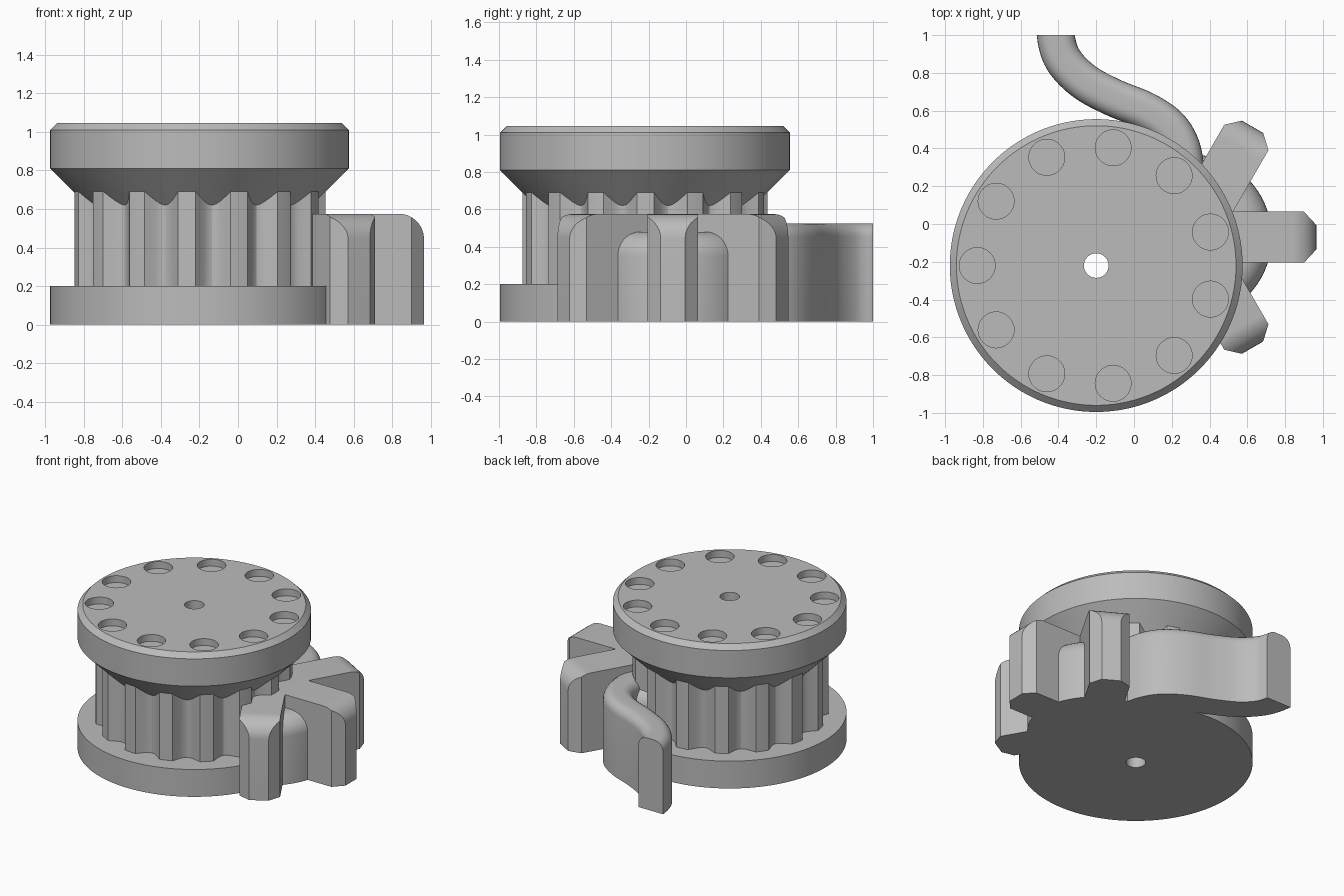
import bpy, bmesh
from math import sin, cos, pi, radians, sqrt
from mathutils import Vector, Matrix

cube = bpy.data.objects.get("Cube")
if cube:
    bpy.data.objects.remove(cube, do_unlink=True)

grey = bpy.data.materials.new("plain_grey")
grey.use_nodes = True
GREY = (0.5, 0.5, 0.5, 1)
grey.diffuse_color = GREY
grey.node_tree.nodes["Principled BSDF"].inputs["Base Color"].default_value = GREY

SPOOL = Vector((-0.2, -0.22, 0))   # spool axis
HAND = Vector((0.29, -0.07, 0))    # claw axis


def loft(name, rings, loop=False):
    """Skin closed rings of points; either loop round or cap both ends."""
    bm = bmesh.new()
    rows = [[bm.verts.new(p) for p in ring] for ring in rings]
    pairs = list(zip(rows, rows[1:]))
    if loop:
        pairs.append((rows[-1], rows[0]))
    else:
        bm.faces.new(rows[0])
        bm.faces.new(rows[-1])
    for a, b in pairs:
        for i in range(len(a)):
            j = (i + 1) % len(a)
            bm.faces.new((a[i], a[j], b[j], b[i]))
    bmesh.ops.recalc_face_normals(bm, faces=bm.faces[:])
    mesh = bpy.data.meshes.new(name)
    bm.to_mesh(mesh)
    bm.free()
    mesh.materials.append(grey)
    obj = bpy.data.objects.new(name, mesh)
    bpy.context.collection.objects.link(obj)
    return obj


def smooth(obj):
    bpy.ops.object.select_all(action='DESELECT')
    obj.select_set(True)
    bpy.context.view_layer.objects.active = obj
    bpy.ops.object.shade_smooth_by_angle(angle=radians(25))


def circle(center, r, z, n):
    return [center + Vector((r * cos(2 * pi * i / n), r * sin(2 * pi * i / n), z))
            for i in range(n)]


# Spool: flange, fluted drum, flared head and centre bore in one turned body
def drum_radius(step):
    k = step % 12                      # flat tooth, then a rounded groove
    return 0.655 if k <= 4 else 0.655 - 0.07 * sin(pi * (k - 4) / 8)


rings = []
for i in range(180):
    a = radians(2 * i - 99.7)
    g = drum_radius(i)
    profile = [(0.065, 0), (0.775, 0), (0.775, 0.2), (g, 0.2), (g, g + 0.035),
               (0.775, 0.81), (0.775, 1.01), (0.74, 1.045), (0.065, 1.045)]
    rings.append([SPOOL + Vector((r * cos(a), r * sin(a), z)) for r, z in profile])
spool = loft("spool", rings, loop=True)

# Ring of shallow round pockets in the top
cut = bmesh.new()
for k in range(11):
    a = pi + 2 * pi * k / 11
    at = SPOOL + Vector((0.63 * cos(a), 0.63 * sin(a), 1.095))
    bmesh.ops.create_cone(cut, cap_ends=True, segments=40, radius1=0.095,
                          radius2=0.095, depth=0.2, matrix=Matrix.Translation(at))
cut_mesh = bpy.data.meshes.new("pocket_cutter")
cut.to_mesh(cut_mesh)
cut.free()
cut_mesh.materials.append(grey)
cutter = bpy.data.objects.new("pocket_cutter", cut_mesh)
bpy.context.collection.objects.link(cutter)
mod = spool.modifiers.new("pockets", 'BOOLEAN')
mod.operation = 'DIFFERENCE'
mod.solver = 'EXACT'
mod.object = cutter
bpy.ops.object.select_all(action='DESELECT')
spool.select_set(True)
bpy.context.view_layer.objects.active = spool
bpy.ops.object.modifier_apply(modifier=mod.name)
bpy.data.objects.remove(cutter, do_unlink=True)
smooth(spool)

# Palm: round block with a rounded top edge
palm = [circle(HAND, 0.44, 0, 72)]
for k in range(10):
    a = radians(10 * k)
    palm.append(circle(HAND, 0.31 + 0.13 * cos(a), 0.35 + 0.13 * sin(a), 72))
smooth(loft("palm", palm))

# Three fingers with rounded upper ends and chamfered tips
for label, turn in (("right", -60), ("middle", 0), ("left", 60)):
    stations = [0] + [0.545 + 0.13 * sin(radians(10 * k)) for k in range(10)]
    rings = []
    for r in stations:
        t = max(0, (r - 0.545) / 0.13)
        h = 0.445 + 0.13 * sqrt(max(0, 1 - t * t))
        w = 0.135 - 0.07 * max(0, (r - 0.61) / 0.065)
        rings.append([(r, -w, 0), (r, w, 0), (r, w, h), (r, -w, h)])
    finger = loft(label + "_finger", rings)
    finger.data.transform(Matrix.Translation(HAND) @ Matrix.Rotation(radians(turn), 4, 'Z'))
    smooth(finger)

# Curved tail: rounded section swept along a smooth path
path = [Vector(p) for p in ((-0.415, 1.12), (-0.415, 1.0), (-0.375, 0.87), (-0.265, 0.755),
                            (-0.11, 0.67), (0.06, 0.6), (0.18, 0.52), (0.245, 0.42),
                            (0.27, 0.3), (0.27, 0.15), (0.27, 0))]
section = [(-0.1, 0), (0.1, 0)]
section += [(0.03 + 0.07 * cos(radians(15 * k)), 0.455 + 0.07 * sin(radians(15 * k)))
            for k in range(7)]
section += [(-u, z) for u, z in reversed(section[2:])]


def spline(p0, p1, p2, p3, t):
    return 0.5 * (2 * p1 + (p2 - p0) * t + (2 * p0 - 5 * p1 + 4 * p2 - p3) * t ** 2
                  + (3 * p1 - p0 - 3 * p2 + p3) * t ** 3)


points = [spline(*path[i:i + 4], s / 6) for i in range(len(path) - 3) for s in range(6)]
rings = []
for i, p in enumerate(points):
    d = points[min(i + 1, len(points) - 1)] - points[max(i - 1, 0)]
    if i == 0:
        d = Vector((0, -1))            # end face square to the y axis
    side = Vector((-d.y, d.x)).normalized()
    rings.append([(p.x + side.x * u, p.y + side.y * u, z) for u, z in section])
smooth(loft("curved_tail", rings))
